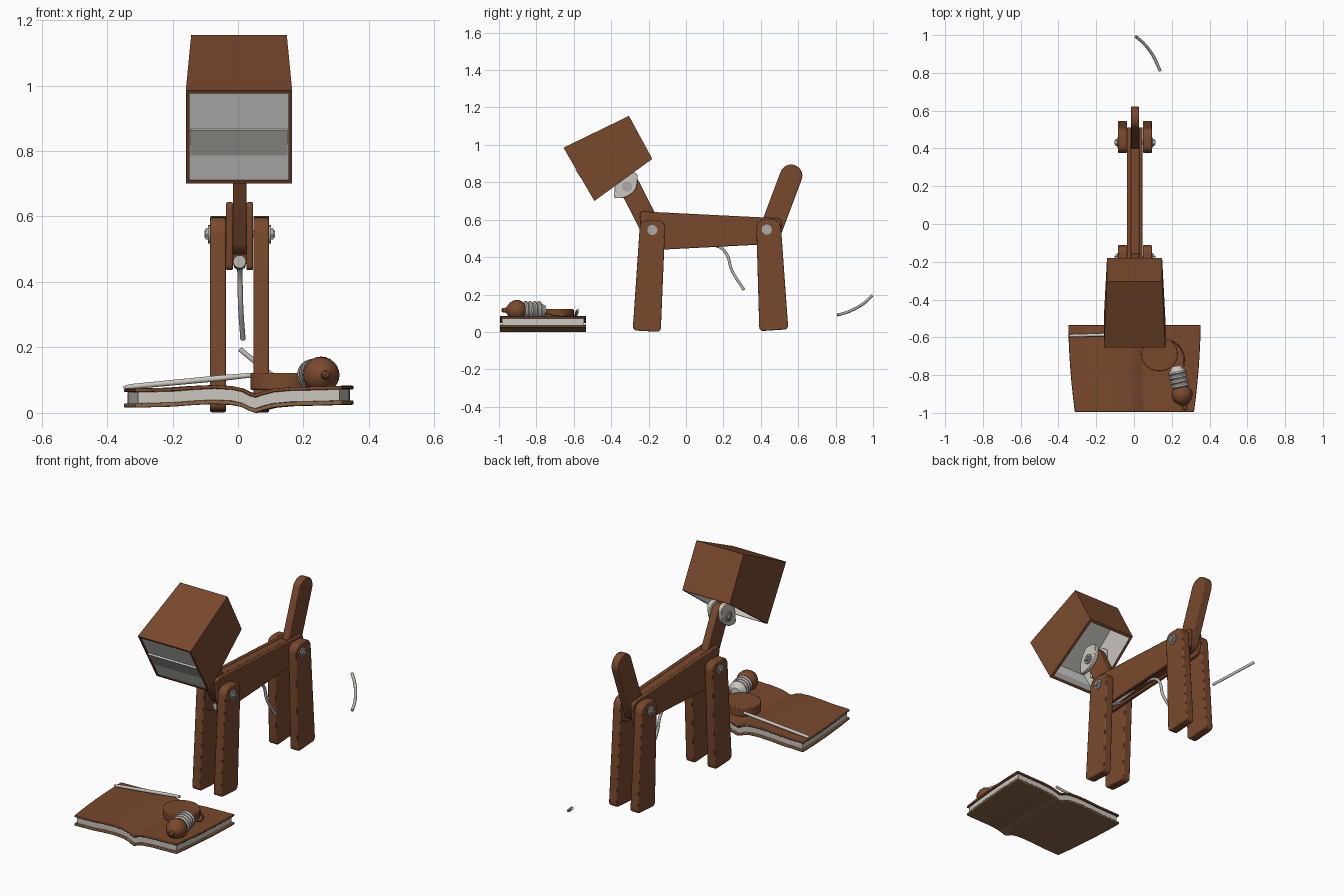
import bpy, bmesh, math
from mathutils import Vector

if "Cube" in bpy.data.objects:
    bpy.data.objects.remove(bpy.data.objects["Cube"])


def material(name, rgb):
    m = bpy.data.materials.new(name)
    m.diffuse_color = (*rgb, 1)
    m.use_nodes = True
    m.node_tree.nodes["Principled BSDF"].inputs["Base Color"].default_value = m.diffuse_color
    return m


WOOD = material("brown wood", (0.19, 0.066, 0.026))
LEATHER = material("book cover brown", (0.25, 0.13, 0.06))
WHITE = material("off white", (0.60, 0.57, 0.53))
SCREEN = material("light panel white", (0.78, 0.78, 0.76))
METAL = material("bolt metal", (0.42, 0.41, 0.40))
CORD = material("cord grey", (0.48, 0.45, 0.42))
CX = 0.005  # middle plane of the animal


def finish(name, bm, mats, bevel=0, smooth=True):
    bmesh.ops.recalc_face_normals(bm, faces=bm.faces)
    me = bpy.data.meshes.new(name)
    bm.to_mesh(me)
    bm.free()
    ob = bpy.data.objects.new(name, me)
    bpy.context.collection.objects.link(ob)
    for m in mats:
        me.materials.append(m)
    if bevel:
        b = ob.modifiers.new("soft edges", 'BEVEL')
        b.width, b.segments, b.limit_method = bevel, 2, 'ANGLE'
        b.angle_limit = math.radians(50)
    if smooth:
        bpy.ops.object.select_all(action='DESELECT')
        ob.select_set(True)
        bpy.context.view_layer.objects.active = ob
        bpy.ops.object.shade_smooth_by_angle(angle=math.radians(35))
    return ob


def prism(name, profile, axis, lo, hi, mat, bevel=0, warp=None, steps=1):
    """Extrude a 2D outline along x (y,z), y (x,z) or z (x,y)."""
    place = {'x': lambda p, d: (d, p[0], p[1]),
             'y': lambda p, d: (p[0], d, p[1]),
             'z': lambda p, d: (p[0], p[1], d)}[axis]
    bm = bmesh.new()
    rings = [[bm.verts.new(place(p, lo + (hi - lo) * k / steps)) for p in profile] for k in range(steps + 1)]
    bm.faces.new(rings[0])
    bm.faces.new(rings[-1])
    n = len(profile)
    for a, b in zip(rings, rings[1:]):
        for i in range(n):
            j = (i + 1) % n
            bm.faces.new((a[i], a[j], b[j], b[i]))
    if warp:
        for v in bm.verts:
            warp(v.co)
    return finish(name, bm, [mat], bevel)


def rounded(corners, steps=6):
    """Round each (y, z, radius) corner of an outline."""
    out, n = [], len(corners)
    for i, (x, y, r) in enumerate(corners):
        c = Vector((x, y))
        u = (Vector(corners[i - 1][:2]) - c).normalized() * r
        w = (Vector(corners[(i + 1) % n][:2]) - c).normalized() * r
        for k in range(steps + 1):
            t = k / steps
            out.append(c + u * (1 - t) ** 2 + w * t ** 2)
    return out


def capsule(a, b, r, steps=14):
    """Bar outline with round ends."""
    ang = math.atan2(b[1] - a[1], b[0] - a[0])
    out = []
    for c, s in ((b, ang - math.pi / 2), (a, ang + math.pi / 2)):
        for k in range(steps + 1):
            t = s + math.pi * k / steps
            out.append((c[0] + r * math.cos(t), c[1] + r * math.sin(t)))
    return out


def circle(c, rx, ry, n=28):
    return [(c[0] + rx * math.cos(2 * math.pi * k / n),
             c[1] + ry * math.sin(2 * math.pi * k / n)) for k in range(n)]


def tube(name, pts, r, mat):
    cu = bpy.data.curves.new(name, 'CURVE')
    cu.dimensions = '3D'
    cu.bevel_depth, cu.bevel_resolution, cu.use_fill_caps = r, 3, True
    sp = cu.splines.new('BEZIER')
    sp.bezier_points.add(len(pts) - 1)
    for bp, p in zip(sp.bezier_points, pts):
        bp.co = p
        bp.handle_left_type = bp.handle_right_type = 'AUTO'
    ob = bpy.data.objects.new(name, cu)
    bpy.context.collection.objects.link(ob)
    cu.materials.append(mat)


def lathe(name, start, direction, prof, mat, n=24):
    """Spin (distance, radius) points about a line."""
    q = Vector(direction).to_track_quat('Z', 'Y')
    bm = bmesh.new()
    rings = [[bm.verts.new(Vector(start) + q @ Vector((r * math.cos(2 * math.pi * k / n),
             r * math.sin(2 * math.pi * k / n), s))) for k in range(n)] for s, r in prof]
    for a, b in zip(rings, rings[1:]):
        for k in range(n):
            bm.faces.new((a[k], a[(k + 1) % n], b[(k + 1) % n], b[k]))
    bm.faces.new(rings[0])
    bm.faces.new(rings[-1])
    finish(name, bm, [mat])


# Body: two side boards with a core between them
body = rounded([(-0.25, 0.645, 0.025), (-0.225, 0.435, 0.02), (0.50, 0.472, 0.03), (0.515, 0.607, 0.03)])
core = [(-0.16, 0.637), (-0.11, 0.455), (0.38, 0.475), (0.40, 0.608)]
prism("body_core", core, 'x', CX - 0.023, CX + 0.023, WOOD)
for side, s in (("left", -1), ("right", 1)):
    prism(f"body_board_{side}", body, 'x', CX + s * 0.021, CX + s * 0.041, WOOD, 0.004)

# Neck and tail bars held between the boards
prism("neck", capsule((-0.18, 0.54), (-0.305, 0.785), 0.056), 'x', CX - 0.021, CX + 0.021, WOOD, 0.004)
prism("tail", capsule((0.455, 0.55), (0.562, 0.835), 0.06), 'x', CX - 0.021, CX + 0.021, WOOD, 0.004)

# Legs and head brackets, one on each side
front_leg = rounded([(-0.245, 0.598, 0.05), (-0.285, 0.008, 0.025), (-0.135, 0.0, 0.025), (-0.11, 0.598, 0.05)])
back_leg = rounded([(0.375, 0.602, 0.05), (0.392, 0.004, 0.025), (0.547, 0.014, 0.025), (0.505, 0.602, 0.05)])
bracket = rounded([(-0.385, 0.715, 0.015), (-0.325, 0.715, 0.03), (-0.265, 0.76, 0.03),
                   (-0.255, 0.85, 0.03), (-0.34, 0.86, 0.03), (-0.38, 0.79, 0.02)])
for side, s in (("left", -1), ("right", 1)):
    prism(f"front_leg_{side}", front_leg, 'x', CX + s * 0.042, CX + s * 0.09, WOOD, 0.005)
    prism(f"back_leg_{side}", back_leg, 'x', CX + s * 0.042, CX + s * 0.09, WOOD, 0.005)
    prism(f"head_bracket_{side}", bracket, 'x', CX + s * 0.022, CX + s * 0.045, WHITE, 0.003)

# Bolts with washers and hexagonal nuts
for part, c, w in (("front_leg", (-0.18, 0.545), 0.09), ("back_leg", (0.432, 0.547), 0.09),
                   ("head", (-0.315, 0.776), 0.045)):
    prism(f"{part}_bolt", circle(c, 0.01, 0.01, 16), 'x', CX - w - 0.018, CX + w + 0.018, METAL)
    for side, s in (("left", -1), ("right", 1)):
        prism(f"{part}_washer_{side}", circle(c, 0.027, 0.027), 'x', CX + s * w, CX + s * (w + 0.006), METAL)
        prism(f"{part}_nut_{side}", circle(c, 0.018, 0.018, 6), 'x', CX + s * w, CX + s * (w + 0.014), METAL)

# Head: tapered box with a set-in front panel and a hollow underside
prof = [(-0.655, 0.985, 0.1625), (-0.49, 0.70, 0.1625), (-0.18, 0.925, 0.146), (-0.305, 1.155, 0.146)]
bm = bmesh.new()
L, R = ([bm.verts.new((0.003 + s * hw, y, z)) for y, z, hw in prof] for s in (-1, 1))
bm.faces.new(L)
bm.faces.new(R)
walls = [bm.faces.new((L[i], L[(i + 1) % 4], R[(i + 1) % 4], R[i])) for i in range(4)]
bmesh.ops.recalc_face_normals(bm, faces=bm.faces)
for face, rim, depth, slot in ((walls[0], 0.016, 0.004, 1), (walls[1], 0.020, 0.19, 2)):
    bmesh.ops.inset_individual(bm, faces=[face], thickness=rim)
    inner = bmesh.ops.inset_individual(bm, faces=[face], thickness=0.0005, depth=-depth)
    face.material_index = slot
    if slot == 2:
        for f in inner["faces"]:
            f.material_index = slot
finish("head_shade", bm, [WOOD, SCREEN, WHITE], smooth=False)

# Cord: neck end, hanging piece and far end
tube("cord_neck", [(CX, -0.20, 0.462), (CX, -0.13, 0.455)], 0.02, CORD)
tube("cord_body", [(CX, -0.13, 0.45), (CX, 0.17, 0.458), (0.006, 0.215, 0.42), (0.008, 0.245, 0.33),
                   (0.015, 0.31, 0.225)], 0.008, CORD)
tube("cord_end", [(0.138, 0.81, 0.09), (0.113, 0.868, 0.108), (0.083, 0.918, 0.132), (0.048, 0.96, 0.16),
                  (0.008, 0.994, 0.193)], 0.008, CORD)

# Open book: cover, page block and top leaf follow one wavy section
wave = [(-0.348, 0.016), (-0.22, 0.019), (-0.15, 0.024), (-0.08, 0.027), (-0.02, 0.024), (0.015, 0.017),
        (0.038, 0.006), (0.06, 0.0), (0.082, 0.007), (0.12, 0.016), (0.18, 0.021), (0.24, 0.022), (0.353, 0.025)]


def layer(lo, hi, width):
    pts = [(x * width, z) for x, z in wave]
    return [(x, z + lo) for x, z in pts] + [(x, z + hi) for x, z in reversed(pts)]


def narrow(co):  # sides curve in towards a slightly shorter front edge
    t = (-0.535 - co.y) / 0.46
    co.x *= 1 - 0.02 * t - 0.08 * t * t


prism("book_cover", layer(0, 0.013, 1), 'y', -0.995, -0.535, LEATHER, 0.003, narrow, 6)
prism("book_pages", layer(0.013, 0.047, 0.97), 'y', -0.985, -0.545, WHITE, 0, narrow, 6)
prism("book_top_leaf", layer(0.047, 0.058, 1), 'y', -0.995, -0.535, WOOD, 0.003, narrow, 6)

# Pen resting on the book
lathe("pen", (-0.35, -0.592, 0.078), (0.40, 0.012, 0.038),
      [(0, 0.003), (0.02, 0.008), (0.3, 0.009), (0.4, 0.007)], WHITE, 12)

# Round box, thin wire and bulb on the right page
prism("round_box", circle((0.135, -0.69), 0.097, 0.09, 36), 'z', 0.07, 0.122, WOOD, 0.005)
tube("bulb_wire", [(0.16, -0.607, 0.085), (0.225, -0.635, 0.084), (0.262, -0.69, 0.085),
                   (0.265, -0.75, 0.10)], 0.003, WOOD)
axis, base = (0.05, -0.232, 0), (0.222, -0.752, 0.116)
ribs = [(0, 0.025), (0.02, 0.034)]
for k in range(4):
    s = 0.025 + 0.024 * k
    ribs += [(s, 0.042), (s + 0.006, 0.049), (s + 0.014, 0.049), (s + 0.02, 0.042)]
lathe("bulb_socket", base, axis, ribs, WHITE)
lathe("bulb", base, axis, [(0.115, 0.036), (0.13, 0.049), (0.15, 0.056), (0.172, 0.053), (0.192, 0.042),
                           (0.207, 0.024), (0.214, 0.014), (0.234, 0.012), (0.239, 0.006)], WOOD)
